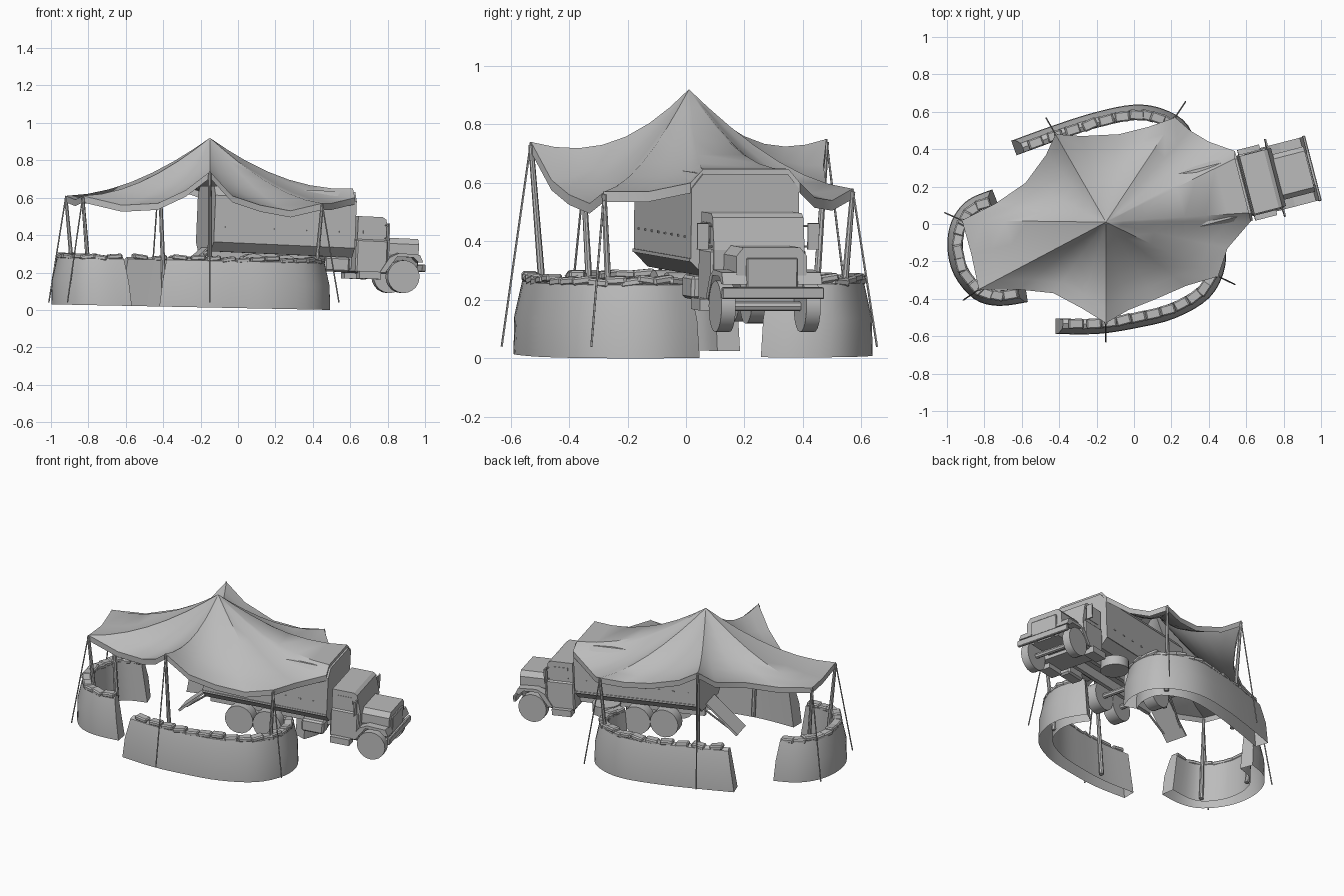
import bpy, bmesh, math, random
from mathutils import Vector, Matrix

random.seed(4)
if "Cube" in bpy.data.objects:
    bpy.data.objects.remove(bpy.data.objects["Cube"])

grey = bpy.data.materials.new("plain grey")
grey.use_nodes = True
grey.diffuse_color = (0.5, 0.5, 0.5, 1)
shader = next(n for n in grey.node_tree.nodes if n.type == 'BSDF_PRINCIPLED')
shader.inputs["Base Color"].default_value = grey.diffuse_color

# Truck frame: origin at the lower front of the cargo body, x forward
TRUCK = (Matrix.Translation((0.575, 0.2, 0.28))
         @ Matrix.Rotation(math.radians(14.5), 4, 'Z')
         @ Matrix.Rotation(math.radians(2.5), 4, 'Y'))
WORLD = Matrix()


def finish(name, bm, matrix=WORLD, smooth=None):
    bmesh.ops.recalc_face_normals(bm, faces=bm.faces)
    mesh = bpy.data.meshes.new(name)
    bm.to_mesh(mesh)
    bm.free()
    mesh.materials.append(grey)
    obj = bpy.data.objects.new(name, mesh)
    bpy.context.collection.objects.link(obj)
    obj.matrix_world = matrix
    if smooth:
        bpy.ops.object.select_all(action='DESELECT')
        obj.select_set(True)
        bpy.context.view_layer.objects.active = obj
        bpy.ops.object.shade_smooth_by_angle(angle=math.radians(smooth))
    return obj


def box(name, lo, hi, bevel=0, matrix=TRUCK):
    lo, hi = Vector(lo), Vector(hi)
    bm = bmesh.new()
    bmesh.ops.create_cube(bm, size=1, matrix=Matrix.Translation((lo + hi) / 2)
                          @ Matrix.Diagonal((*(hi - lo), 1)))
    if bevel:
        bmesh.ops.bevel(bm, geom=bm.edges[:], offset=bevel, segments=1, affect='EDGES')
    return finish(name, bm, matrix)


def prism(name, profile, axis, a, b, matrix=TRUCK):
    """Extrude a profile along x (points are y, z) or along y (points are x, z)."""
    bm = bmesh.new()
    place = (lambda p, d: (d, p[0], p[1])) if axis == 'x' else (lambda p, d: (p[0], d, p[1]))
    rings = [[bm.verts.new(place(p, d)) for p in profile] for d in (a, b)]
    bridge(bm, rings, True)
    for ring in rings:
        bm.faces.new(ring)
    return finish(name, bm, matrix)


def bridge(bm, rings, closed):
    for r, s in zip(rings, rings[1:]):
        n = len(r)
        for i in range(n if closed else n - 1):
            j = (i + 1) % n
            bm.faces.new((r[i], r[j], s[j], s[i]))


def rod(name, a, b, r, r2=None, sides=8, matrix=WORLD, smooth=40):
    a, b = Vector(a), Vector(b)
    d = b - a
    bm = bmesh.new()
    bmesh.ops.create_cone(bm, cap_ends=True, segments=sides, radius1=r,
                          radius2=r if r2 is None else r2, depth=d.length,
                          matrix=Matrix.Translation((a + b) / 2)
                          @ d.to_track_quat('Z', 'Y').to_matrix().to_4x4())
    return finish(name, bm, matrix, smooth)


def spline(pts, u):
    """Point on a smooth curve through pts, u from zero to one."""
    k = min(int(u * (len(pts) - 1)), len(pts) - 2)
    t = u * (len(pts) - 1) - k
    p = [Vector(pts[max(0, min(len(pts) - 1, k + i))]) for i in (-1, 0, 1, 2)]
    return (p[1] + (p[2] - p[0]) * t / 2
            + (p[0] * 2 - p[1] * 5 + p[2] * 4 - p[3]) * t * t / 2
            + (p[1] * 3 - p[0] - p[2] * 3 + p[3]) * t ** 3 / 2)


def frame(pts, u):
    t = (spline(pts, min(1, u + 0.01)) - spline(pts, max(0, u - 0.01))).normalized()
    return spline(pts, u), t, Vector((t.y, -t.x))


# Sandbag walls: an open-bottomed shell swept round each curve, with bags on top
SECTION = [(0.048, 0), (0.045, 0.13), (0.018, 0.25), (-0.008, 0.262), (-0.033, 0.25), (-0.035, 0)]


def sandbag_wall(name, pts):
    length = sum((Vector(b) - Vector(a)).length for a, b in zip(pts, pts[1:]))
    steps = 28
    bm, bags = bmesh.new(), bmesh.new()
    rings = []
    for i in range(steps + 1):
        ring = []
        for off, h in SECTION:
            e = 0.17 * h / length
            p, t, n = frame(pts, e + (1 - 2 * e) * i / steps)
            q = p + n * off
            ring.append(bm.verts.new((q.x, q.y, 0.01 - 0.02 * q.x + h)))
        rings.append(ring)
    bridge(bm, rings, False)
    bm.faces.new(rings[0])
    bm.faces.new(rings[-1])
    finish(name, bm, smooth=35)
    count = int(length / 0.075)
    for i in range(count):
        p, t, n = frame(pts, 0.05 + 0.9 * (i + 0.5) / count)
        q = p - n * 0.008
        m = (Matrix.Translation((q.x, q.y, 0.27 - 0.015 * q.x + random.uniform(-0.007, 0.007)))
             @ Matrix.Rotation(math.atan2(t.y, t.x) + random.uniform(-0.15, 0.15), 4, 'Z')
             @ Matrix.Rotation(random.uniform(-0.15, 0.15), 4, 'Y')
             @ Matrix.Diagonal((0.08, 0.055, 0.028, 1)))
        bmesh.ops.create_cube(bags, size=1, matrix=m)
    bmesh.ops.bevel(bags, geom=bags.edges[:], offset=0.007, segments=1, affect='EDGES')
    finish(name + "_top_bags", bags)


sandbag_wall("right_wall", [(-.74, .14), (-.86, .09), (-.93, 0), (-.95, -.12), (-.92, -.25),
                            (-.83, -.36), (-.72, -.39), (-.575, -.37)])
sandbag_wall("front_wall", [(-.42, -.54), (-.2, -.54), (0, -.51), (.2, -.46), (.37, -.36),
                            (.44, -.22), (.43, -.09), (.36, .02)])
sandbag_wall("back_wall", [(.25, .27), (.28, .38), (.25, .5), (.14, .57), (0, .59),
                           (-.2, .55), (-.42, .48), (-.64, .4)])

# Canopy: rings of cloth falling from the peak to a scalloped hem
PEAK = Vector((-.15, .01, .92))
CORNERS = [(-.92, .02, .61), (-.83, -.35, .61), (-.15, -.53, .74),
           (.45, -.28, .57), (.22, .57, .58), (-.42, .48, .75)]
A, B, C, D, E, F = CORNERS
HEM = [A, (-.87, -.16, .59), B, (-.62, -.35, .56), (-.43, -.37, .57), (-.28, -.45, .64), C,
       (-.03, -.46, .61), (.12, -.4, .56), (.28, -.33, .53), D, (.5, -.13, .57),
       (.625, .015, .6), (.615, .06, .648), (.54, .35, .648), (.54, .39, .6), (.4, .44, .55),
       (.3, .5, .54), E, (.08, .52, .57), (-.08, .48, .59), (-.28, .47, .66), F,
       (-.47, .37, .66), (-.58, .22, .63), (-.74, .11, .6)]
bm = bmesh.new()
rings = []
for t in (0.12, 0.25, 0.4, 0.55, 0.7, 0.85, 1):
    ring = []
    for h in HEM:
        h = Vector(h)
        p = PEAK.lerp(h, t)
        base = 0.655 + (h.z - 0.655) * t ** 1.3
        p.z = base + (PEAK.z - base) * (1 - t) ** 1.9 - 0.014 * math.sin(math.pi * t)
        ring.append(bm.verts.new(p))
    rings.append(ring)
rings.append([bm.verts.new((v.co.x, v.co.y, v.co.z - 0.035)) for v in rings[-1]])
bridge(bm, rings, True)
top = bm.verts.new(PEAK)
for i, v in enumerate(rings[0]):
    bm.faces.new((top, rings[0][i - 1], v))
finish("canopy", bm, smooth=40)

# Poles and guy ropes at every canopy corner
for i, c in enumerate(CORNERS):
    c = Vector(c)
    away = Vector((c.x - PEAK.x, c.y - PEAK.y, 0)).normalized()
    if i < 2:
        away = Vector((-0.8, 0.35 - 0.9 * i, 0)).normalized()
    foot = c - away * 0.055
    rod("pole", (foot.x, foot.y, 0.03), c - Vector((0, 0, 0.01)), 0.014, 0.009)
    stake = c + away * 0.1
    rod("guy_rope", (stake.x, stake.y, 0.04), c, 0.004, sides=5)

# Cargo body with cut top corners and sloping lower sides
half = [(.14, 0), (.19, .05), (.19, .3), (.15, .35)]
prism("cargo_body", half + [(-y, z) for y, z in reversed(half)], 'x', -0.78, 0)
for side in (-1, 1):
    box("cargo_trim", (-0.78, side * 0.19 - 0.004, 0.05), (0, side * 0.19 + 0.004, 0.062))
    for k in range(8):
        x = -0.72 + k * 0.09
        box("cover_hook", (x, side * 0.19 - 0.004, 0.13), (x + 0.015, side * 0.19 + 0.004, 0.137))
    box("chassis_rail", (-0.77, side * 0.06 - 0.012, -0.06), (0.36, side * 0.06 + 0.012, 0))
    box("cab_step", (0.03, side * 0.16 - 0.035, -0.11), (0.15, side * 0.16 + 0.035, -0.07))
box("side_locker", (-0.16, -0.18, -0.08), (-0.02, -0.1, 0), 0.01)
rod("spare_wheel", (-.17, .12, -.08), (-.17, .12, -.02), 0.085, sides=20, matrix=TRUCK)

# Rear ramp with its struts
ramp = [(-.77, .03), (-.78, .01), (-.96, -.17), (-.97, -.16)]
prism("rear_ramp", ramp, 'y', -0.07, 0.07)
for side in (-1, 1):
    rod("ramp_strut", (-.76, side * .1, .01), (-.92, side * .06, -.13), 0.006, matrix=TRUCK)

# Wheels and axles
WHEEL_Z = -0.09
for x, track, wide in ((.28, .15, .05), (-.375, .14, .075), (-.55, .14, .075)):
    rod("axle", (x, -track, WHEEL_Z), (x, track, WHEEL_Z), 0.016, matrix=TRUCK)
    for side in (-1, 1):
        y = side * track
        rod("wheel", (x, y - wide / 2, WHEEL_Z), (x, y + wide / 2, WHEEL_Z), 0.088,
            sides=20, matrix=TRUCK)

# Cab with sloping windscreen, doors and mirrors
cab = [(.02, -.08), (.195, -.08), (.2, .1), (.175, .21), (.155, .223), (.02, .223)]
prism("cab", cab, 'y', -0.16, 0.16)
box("cab_lower", (.015, -.168, -.08), (.19, .168, .1), 0.008)
for side in (-1, 1):
    box("door_window", (.05, side * .16 - .003, .12), (.15, side * .16 + .003, .19))
    box("mirror", (.175, side * .195 - .02, .1), (.183, side * .195 + .02, .19))
    for z in (.11, .18):
        rod("mirror_arm", (.17, side * .15, z), (.178, side * .19, z), 0.004, sides=5, matrix=TRUCK)

# Bonnet, fenders, grille and bumper
bonnet = [(.095, -.06), (.125, .03), (.125, .085), (.1, .115)]
prism("bonnet", bonnet + [(-y, z) for y, z in reversed(bonnet)], 'x', 0.19, 0.37)
box("grille", (.365, -.09, -.03), (.38, .09, .08), 0.004)
box("bumper", (.38, -.18, -.06), (.398, .18, -.02), 0.004)
fender = [(.15, -.07), (.2, .01), (.25, .035), (.365, .03), (.385, -.01),
          (.36, -.01), (.33, .015), (.24, .015), (.18, -.07)]
for side in (-1, 1):
    a, b = sorted((side * 0.09, side * 0.175))
    prism("fender", fender, 'y', a, b)
    box("bumper_mount", (.34, side * .06 - .012, -.06), (.385, side * .06 + .012, -.03))
